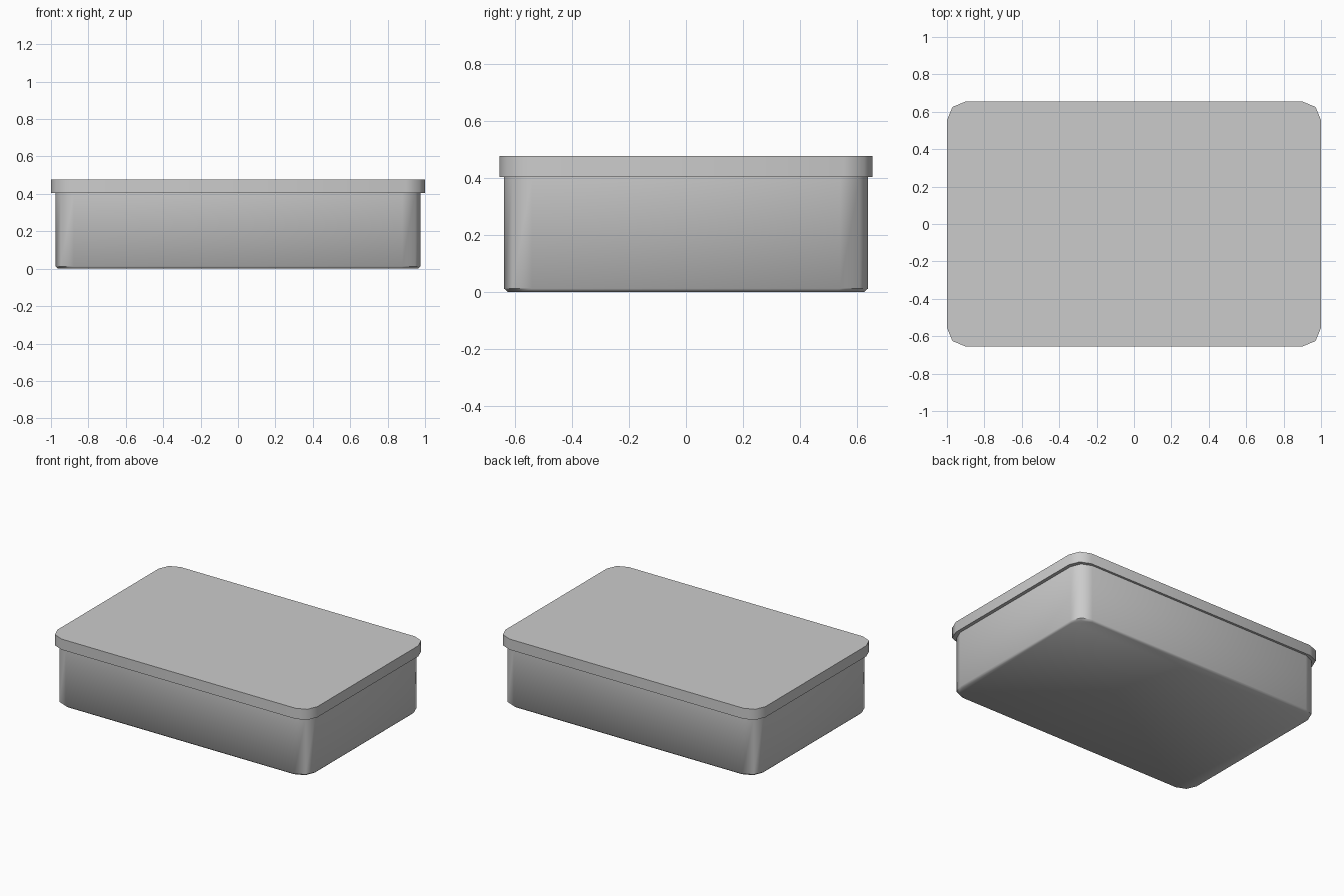
import bpy, bmesh, math

if "Cube" in bpy.data.objects:
    bpy.data.objects.remove(bpy.data.objects["Cube"])


def outline(hx, hy, r, segs=2):
    """Rounded rectangle, counter-clockwise."""
    pts = []
    for k, (sx, sy) in enumerate([(1, 1), (-1, 1), (-1, -1), (1, -1)]):
        for i in range(segs + 1):
            a = math.pi / 2 * (k + i / segs)
            pts.append((sx * (hx - r) + r * math.cos(a),
                        sy * (hy - r) + r * math.sin(a)))
    return pts


def loft(name, rings):
    """Closed solid from stacked rounded rectangles (hx, hy, radius, z)."""
    bm = bmesh.new()
    loops = [[bm.verts.new((x, y, z)) for x, y in outline(hx, hy, r)]
             for hx, hy, r, z in rings]
    n = len(loops[0])
    for lo, hi in zip(loops, loops[1:]):
        for i in range(n):
            j = (i + 1) % n
            bm.faces.new((lo[i], lo[j], hi[j], hi[i]))
    bm.faces.new(loops[0][::-1])
    bm.faces.new(loops[-1])
    mesh = bpy.data.meshes.new(name)
    bm.to_mesh(mesh)
    bm.free()
    ob = bpy.data.objects.new(name, mesh)
    bpy.context.collection.objects.link(ob)
    bpy.ops.object.select_all(action='DESELECT')
    ob.select_set(True)
    bpy.context.view_layer.objects.active = ob
    bpy.ops.object.shade_smooth_by_angle(angle=math.radians(50))
    return ob


# Box body with a small chamfer around the base
loft("box_body", [(0.963, 0.626, 0.094, 0.0),
                  (0.976, 0.639, 0.098, 0.012),
                  (0.976, 0.639, 0.098, 0.405)])

# Overhanging lid
loft("box_lid", [(1.0, 0.655, 0.1, 0.404),
                 (1.0, 0.655, 0.1, 0.478)])
